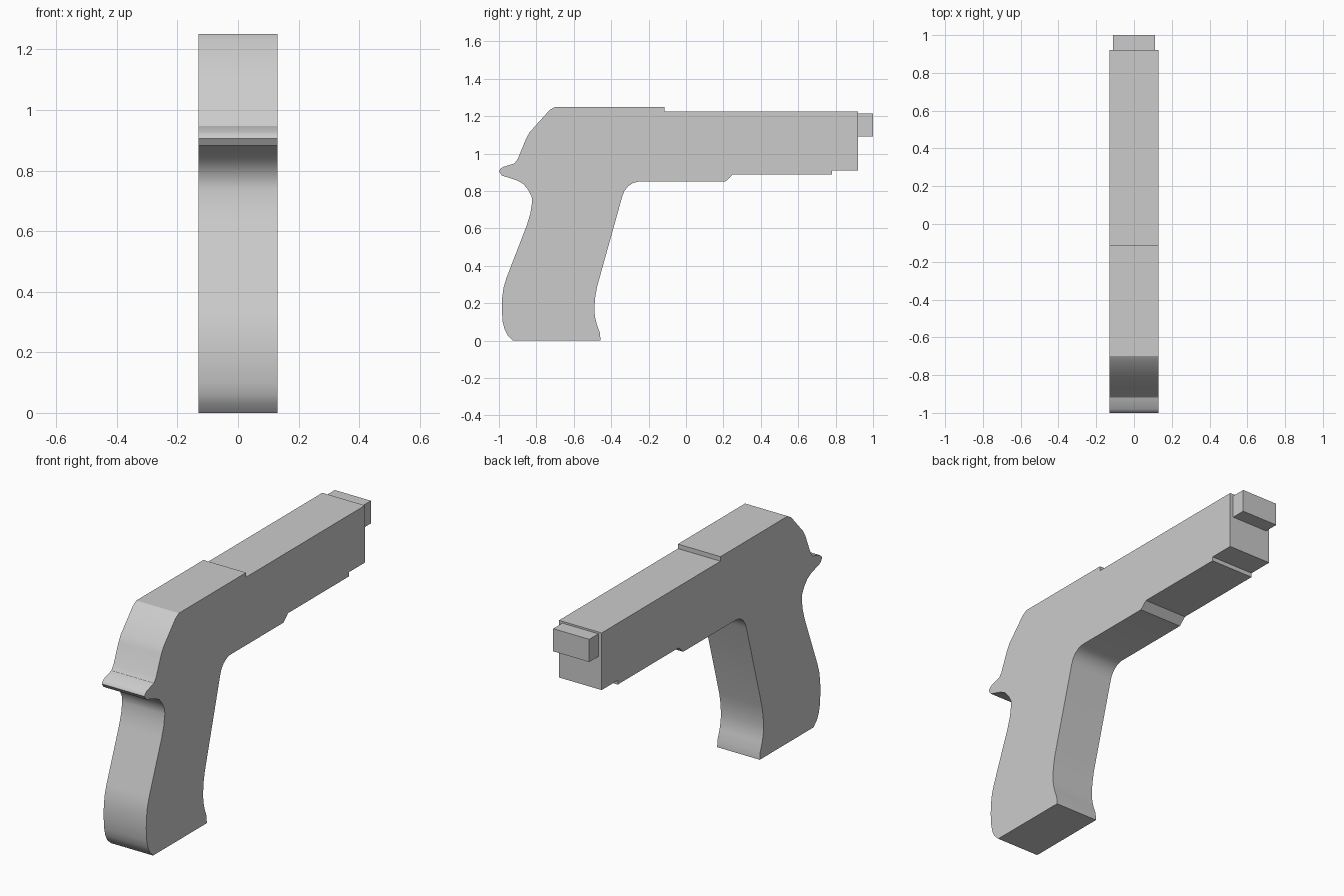
import bpy, bmesh

if "Cube" in bpy.data.objects:
    bpy.data.objects.remove(bpy.data.objects["Cube"])


def extrude_profile(name, pts, half_width):
    """Extrude a closed (y, z) outline symmetrically along x."""
    bm = bmesh.new()
    face = bm.faces.new([bm.verts.new((-half_width, y, z)) for y, z in pts])
    ext = bmesh.ops.extrude_face_region(bm, geom=[face])
    verts = [g for g in ext["geom"] if isinstance(g, bmesh.types.BMVert)]
    bmesh.ops.translate(bm, verts=verts, vec=(2 * half_width, 0, 0))
    bmesh.ops.recalc_face_normals(bm, faces=bm.faces)
    mesh = bpy.data.meshes.new(name)
    bm.to_mesh(mesh)
    bm.free()
    obj = bpy.data.objects.new(name, mesh)
    bpy.context.collection.objects.link(obj)
    bpy.ops.object.select_all(action='DESELECT')
    obj.select_set(True)
    bpy.context.view_layer.objects.active = obj
    bpy.ops.object.shade_smooth_by_angle(angle=0.5)
    return obj


# Front edge of the grip, from the base upwards
grip_front = [(-0.457, 0), (-0.46, 0.04), (-0.478, 0.09), (-0.487, 0.13), (-0.49, 0.17),
              (-0.486, 0.23), (-0.475, 0.29), (-0.341, 0.77), (-0.33, 0.80),
              (-0.31, 0.825), (-0.285, 0.842), (-0.255, 0.85)]
# Stepped underside, flat nose and stepped top
barrel = [(0.21, 0.85), (0.25, 0.887), (0.78, 0.887), (0.78, 0.91), (0.92, 0.91),
          (0.92, 1.225), (-0.115, 1.225), (-0.115, 1.25), (-0.70, 1.25)]
# Sloped rear and small projecting tang
rear = [(-0.73, 1.232), (-0.835, 1.115), (-0.855, 1.08), (-0.90, 0.97), (-0.918, 0.947),
        (-0.98, 0.928), (-0.995, 0.915), (-1.0, 0.905), (-0.985, 0.883),
        (-0.905, 0.857), (-0.87, 0.838), (-0.843, 0.805), (-0.825, 0.77)]
# Back edge of the grip, down to the base
grip_back = [(-0.823, 0.74), (-0.832, 0.68), (-0.85, 0.62), (-0.96, 0.335), (-0.975, 0.285),
             (-0.983, 0.23), (-0.985, 0.17), (-0.98, 0.10), (-0.97, 0.06),
             (-0.955, 0.03), (-0.925, 0)]

extrude_profile("body", grip_front + barrel + rear + grip_back, 0.13)

# Narrower block at the front end
extrude_profile("nose_block", [(0.91, 1.09), (1.0, 1.09), (1.0, 1.215), (0.91, 1.215)], 0.11)
